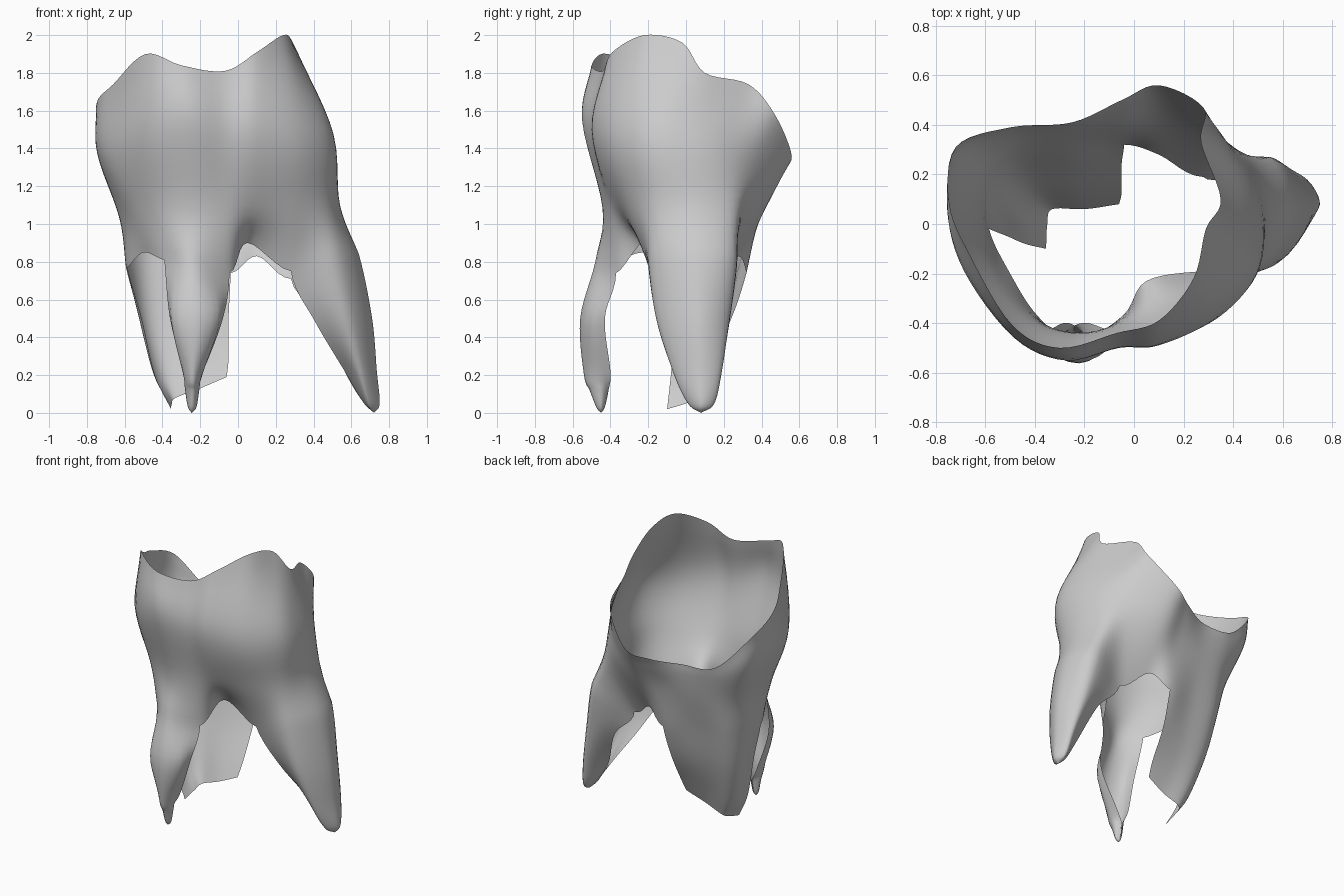
import bpy, bmesh
from mathutils import Vector

STEP = 6  # subdivisions between control points


def spline(pts, closed=False, step=STEP):
    """Catmull-Rom curve through pts."""
    p = [Vector(q) for q in pts]
    n = len(p)
    if closed:
        get = lambda i: p[i % n]
    else:
        def get(i):
            if i < 0:
                return p[0] * 2 - p[1]
            if i >= n:
                return p[-1] * 2 - p[-2]
            return p[i]
    out = []
    for i in range(n if closed else n - 1):
        a, b, c, d = get(i - 1), get(i), get(i + 1), get(i + 2)
        for k in range(step):
            t = k / step
            out.append(0.5 * (2 * b + (c - a) * t + (2 * a - 5 * b + 4 * c - d) * t * t
                              + (3 * b - a - 3 * c + d) * t ** 3))
    if not closed:
        out.append(p[-1].copy())
    return out


def loft(bm, rings, closed, first=0):
    """Skin dense rings (top to bottom), keeping rows from control ring 'first'."""
    cols = [spline(c)[first * STEP:] for c in zip(*rings)]
    grid = [[bm.verts.new(v) for v in c] for c in cols]
    n = len(grid)
    for i in range(n if closed else n - 1):
        a, b = grid[i], grid[(i + 1) % n]
        for j in range(len(a) - 1):
            bm.faces.new((a[j], a[j + 1], b[j + 1], b[j]))


# Crown rings, counter-clockwise from the front furcation
rim = [(.1, -.39, 1.91), (.24, -.22, 2.0), (.29, -.02, 1.96), (.35, .1, 1.8),
       (.27, .33, 1.74), (.28, .47, 1.58), (.1, .56, 1.36), (-.05, .5, 1.3),
       (-.25, .41, 1.28), (-.5, .39, 1.31), (-.72, .31, 1.54), (-.745, .08, 1.65),
       (-.66, -.13, 1.74), (-.49, -.41, 1.9), (-.3, -.5, 1.84), (-.07, -.44, 1.81)]
bulge = [(.1, -.49, 1.5), (.33, -.38, 1.5), (.48, -.2, 1.5), (.505, 0, 1.45),
         (.45, .2, 1.43), (.34, .37, 1.35), (.12, .5, 1.25), (-.05, .46, 1.22),
         (-.25, .4, 1.2), (-.5, .37, 1.22), (-.7, .29, 1.33), (-.745, .05, 1.38),
         (-.68, -.2, 1.4), (-.48, -.46, 1.5), (-.27, -.55, 1.55), (-.06, -.5, 1.5)]
neck = [(.1, -.37, 1.1), (.33, -.3, 1.1), (.49, -.17, 1.1), (.54, .05, 1.1),
        (.48, .25, 1.1), (.34, .33, 1.1), (.12, .4, 1.05), (-.05, .39, 1.05),
        (-.25, .36, 1.03), (-.48, .32, 1.03), (-.61, .2, 1.03), (-.62, 0, 1.03),
        (-.55, -.22, 1.05), (-.42, -.38, 1.1), (-.25, -.44, 1.08), (-.06, -.42, 1.1)]
fork = [(.05, -.23, .9), (.28, -.19, .75), (.52, -.185, .83), (.64, .05, .84),
        (.55, .27, .83), (.28, .19, .71), (.1, .28, .83), (-.04, .32, .74),
        (-.25, .29, .79), (-.48, .26, .8), (-.58, .14, .8), (-.585, -.02, .77),
        (-.5, -.2, .85), (-.39, -.37, .81), (-.24, -.48, .8), (-.045, -.37, .74)]

# Root sections below the fork: first column, last column, rings
right_root = (1, 5, [
    [(.41, -.11, .48), (.59, -.15, .5), (.71, .06, .5), (.62, .23, .5), (.45, .17, .5)],
    [(.565, .02, .22), (.65, -.07, .22), (.735, .07, .22), (.68, .19, .22), (.565, .08, .22)],
    [(.66, .08, .06), (.69, .01, .05), (.75, .08, .05), (.71, .15, .05), (.66, .09, .06)],
    [(.72, .08, 0)] * 5])
back_root = (7, 11, [
    [(-.05, .24, .5), (-.24, .21, .5), (-.44, .19, .5), (-.52, .1, .5), (-.51, -.05, .5)],
    [(-.05, .13, .29), (-.22, .11, .25), (-.38, .11, .23), (-.44, .03, .2), (-.44, -.08, .2)],
    [(-.06, .08, .19), (-.2, .06, .13), (-.33, .06, .08), (-.35, 0, .05), (-.355, -.1, .02)]])
front_root = (13, 15, [
    [(-.36, -.43, .5), (-.34, -.52, .5), (-.22, -.56, .5), (-.11, -.51, .5), (-.08, -.43, .5)],
    [(-.285, -.4, .22), (-.29, -.48, .21), (-.24, -.54, .2), (-.19, -.48, .21), (-.185, -.4, .22)],
    [(-.24, -.41, .12), (-.28, -.45, .12), (-.24, -.51, .12), (-.205, -.45, .12), (-.24, -.41, .12)],
    [(-.245, -.43, .03), (-.265, -.45, .03), (-.245, -.475, .03), (-.22, -.45, .03), (-.245, -.43, .03)],
    [(-.245, -.45, 0)] * 5])

bm = bmesh.new()
crown = [spline(r, True) for r in (rim, bulge, neck, fork)]
loft(bm, crown, True)

# Roots continue the crown columns as open troughs with pointed tips
for a, b, sections in (right_root, back_root, front_root):
    top = [r[a * STEP:b * STEP + 1] for r in crown[2:]]
    step = (b - a) * STEP // (len(sections[0]) - 1)
    loft(bm, top + [spline(s, step=step) for s in sections], False, first=1)

bmesh.ops.remove_doubles(bm, verts=bm.verts, dist=0.0005)
for f in bm.faces:
    f.smooth = True
mesh = bpy.data.meshes.new("tooth_shell")
bm.to_mesh(mesh)
bm.free()
tooth = bpy.data.objects.new("tooth_shell", mesh)
bpy.context.collection.objects.link(tooth)
